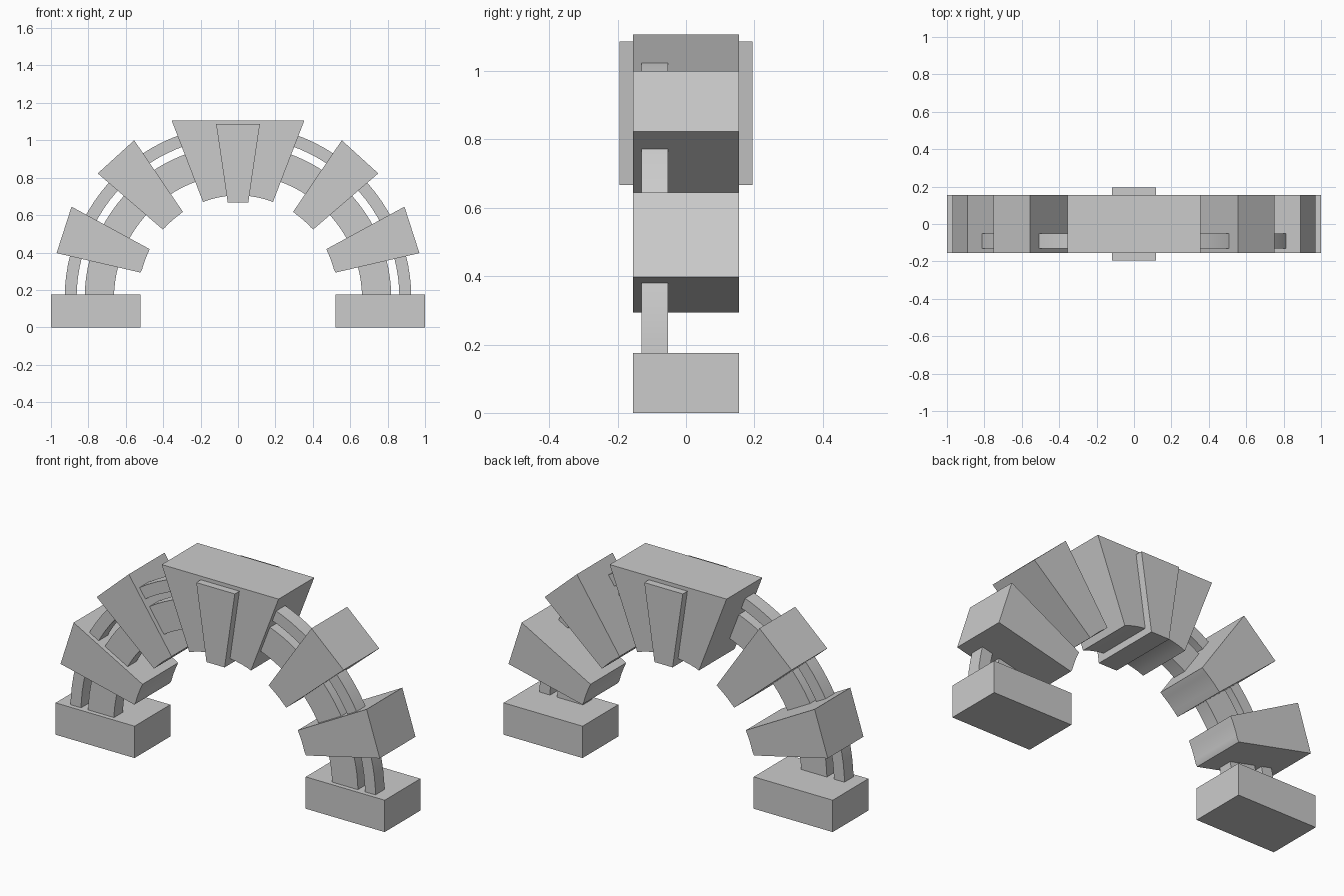
import bpy, bmesh
from math import cos, sin, pi, atan2, radians

if "Cube" in bpy.data.objects:
    bpy.data.objects.remove(bpy.data.objects["Cube"])

INNER_R, INNER_Z = 0.53, 0.175   # inner curve of the arch
RIB_Z = 0.155                    # centre height of the ribs


def prism(name, pts, y0, y1):
    """Extrude an (x, z) outline from y0 to y1."""
    bm = bmesh.new()
    face = bm.faces.new([bm.verts.new((x, y0, z)) for x, z in pts])
    ext = bmesh.ops.extrude_face_region(bm, geom=[face])
    verts = [v for v in ext["geom"] if isinstance(v, bmesh.types.BMVert)]
    bmesh.ops.translate(bm, verts=verts, vec=(0, y1 - y0, 0))
    bmesh.ops.recalc_face_normals(bm, faces=bm.faces)
    me = bpy.data.meshes.new(name)
    bm.to_mesh(me)
    bm.free()
    ob = bpy.data.objects.new(name, me)
    bpy.context.collection.objects.link(ob)
    bpy.ops.object.select_all(action='DESELECT')
    ob.select_set(True)
    bpy.context.view_layer.objects.active = ob
    bpy.ops.object.shade_smooth_by_angle(angle=radians(30))
    return ob


def arc(r, cz, a0, a1, n):
    return [(r * cos(a0 + (a1 - a0) * i / n), cz + r * sin(a0 + (a1 - a0) * i / n))
            for i in range(n + 1)]


def wedge(name, outer, inner, n=8):
    """Arch stone: straight outer edge, curved inner edge."""
    a = [atan2(z - INNER_Z, x) for x, z in inner]
    mid = arc(INNER_R, INNER_Z, a[0], a[1], n)[1:-1]
    return outer + [inner[0]] + mid + [inner[1]]


def flip(pts):
    return [(-x, z) for x, z in pts]


# Mirrored feet and arch stones
side_parts = {
    "foot_block": [(0.52, 0), (1, 0), (1, 0.175), (0.52, 0.175)],
    "lower_stone": wedge("lower", [(0.89, 0.645), (0.97, 0.397)],
                         [(0.522, 0.293), (0.472, 0.418)]),
    "upper_stone": wedge("upper", [(0.555, 1.0), (0.75, 0.823)],
                         [(0.402, 0.523), (0.295, 0.618)]),
}
for name, pts in side_parts.items():
    prism(name + "_right", pts, -0.155, 0.155)
    prism(name + "_left", flip(pts), -0.155, 0.155)

# Crown stone and the narrow keystone running through it
prism("crown_stone", wedge("crown", [(-0.355, 1.107), (0.355, 1.107)],
                           [(0.187, 0.67), (-0.187, 0.67)], 12), -0.155, 0.155)
prism("keystone", [(-0.117, 1.087), (0.117, 1.087), (0.055, 0.667), (-0.055, 0.667)],
      -0.195, 0.195)

# Curved ribs threading through the stones
for name, r0, r1 in (("inner_rib", 0.663, 0.82), ("outer_rib", 0.863, 0.927)):
    pts = arc(r1, RIB_Z, 0, pi, 48) + arc(r0, RIB_Z, pi, 0, 48)
    prism(name, pts, -0.13, -0.052)
